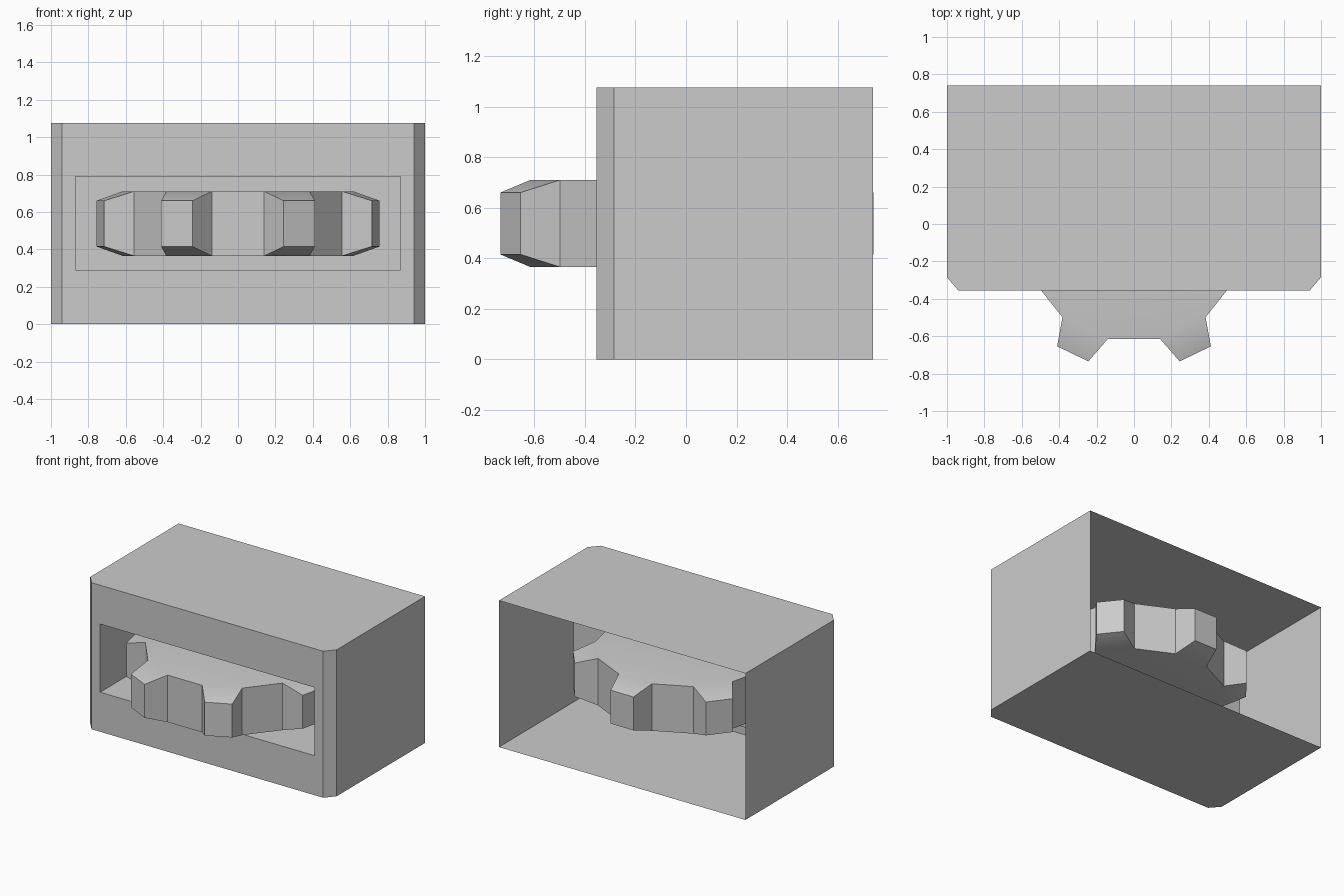
import bpy, bmesh, math

if "Cube" in bpy.data.objects:
    bpy.data.objects.remove(bpy.data.objects["Cube"])

FRONT, BACK, TOP = -0.355, 0.74, 1.075


def make_object(name, bm):
    bmesh.ops.recalc_face_normals(bm, faces=bm.faces)
    mesh = bpy.data.meshes.new(name)
    bm.to_mesh(mesh)
    bm.free()
    obj = bpy.data.objects.new(name, mesh)
    bpy.context.collection.objects.link(obj)
    return obj


def strip(bm, a, b, closed=True):
    """Quads between two vertex rows."""
    n = len(a)
    for i in range(n if closed else n - 1):
        j = (i + 1) % n
        bm.faces.new((a[i], a[j], b[j], b[i]))


# Housing: thin shell, open at the back, chamfered front corners
bm = bmesh.new()
outline = [(-1, BACK), (-1, -0.285), (-0.94, FRONT),
           (0.94, FRONT), (1, -0.285), (1, BACK)]
low = [bm.verts.new((x, y, 0)) for x, y in outline]
high = [bm.verts.new((x, y, TOP)) for x, y in outline]
bm.faces.new(low)
bm.faces.new(high)
strip(bm, low[:3], high[:3], closed=False)
strip(bm, low[3:], high[3:], closed=False)


# Front panel around the slot, and the closed pocket behind it
def rectangle(y):
    return [bm.verts.new((x, y, z)) for x, z in
            ((-0.87, 0.29), (0.87, 0.29), (0.87, 0.79), (-0.87, 0.79))]


panel = [low[2], low[3], high[3], high[2]]
slot, pocket = rectangle(FRONT), rectangle(0.06)
strip(bm, panel, slot)
strip(bm, slot, pocket)
bm.faces.new(pocket)
make_object("housing", bm)

# Gear wheel: seven teeth, tapering in thickness towards the tips
TEETH, CENTRE_Y = 7, -0.014
ROOT_R, ROOT_HALF = 0.601, 0.14
TIP_R, TIP_HALF = 0.755, 0.0925
bm = bmesh.new()


def gear_vert(angle, radius, side, z):
    # angle 0 points to the front, side is the offset along the tangent
    c, s = math.cos(angle), math.sin(angle)
    return bm.verts.new((radius * s + side * c,
                         CENTRE_Y - radius * c + side * s, z))


def gear_side(root_z, tip_z):
    """One face of the gear; returns its outer rim and adds cap and tooth faces."""
    rim, roots = [], []
    for i in range(TEETH):
        a = math.tau * i / TEETH
        b = a + math.pi / TEETH
        r = [gear_vert(a, ROOT_R, s, root_z) for s in (-ROOT_HALF, ROOT_HALF)]
        t = [gear_vert(b, TIP_R, s, tip_z) for s in (-TIP_HALF, TIP_HALF)]
        roots += r
        rim += r + t
    bm.faces.new(roots)
    for i in range(TEETH):
        k = 4 * i
        bm.faces.new((rim[k + 1], rim[k + 2], rim[k + 3], rim[(k + 4) % len(rim)]))
    return rim


strip(bm, gear_side(0.365, 0.415), gear_side(0.71, 0.66))
gear = make_object("gear_wheel", bm)
bpy.context.view_layer.objects.active = gear
gear.select_set(True)
bpy.ops.object.shade_smooth_by_angle(angle=math.radians(30))
